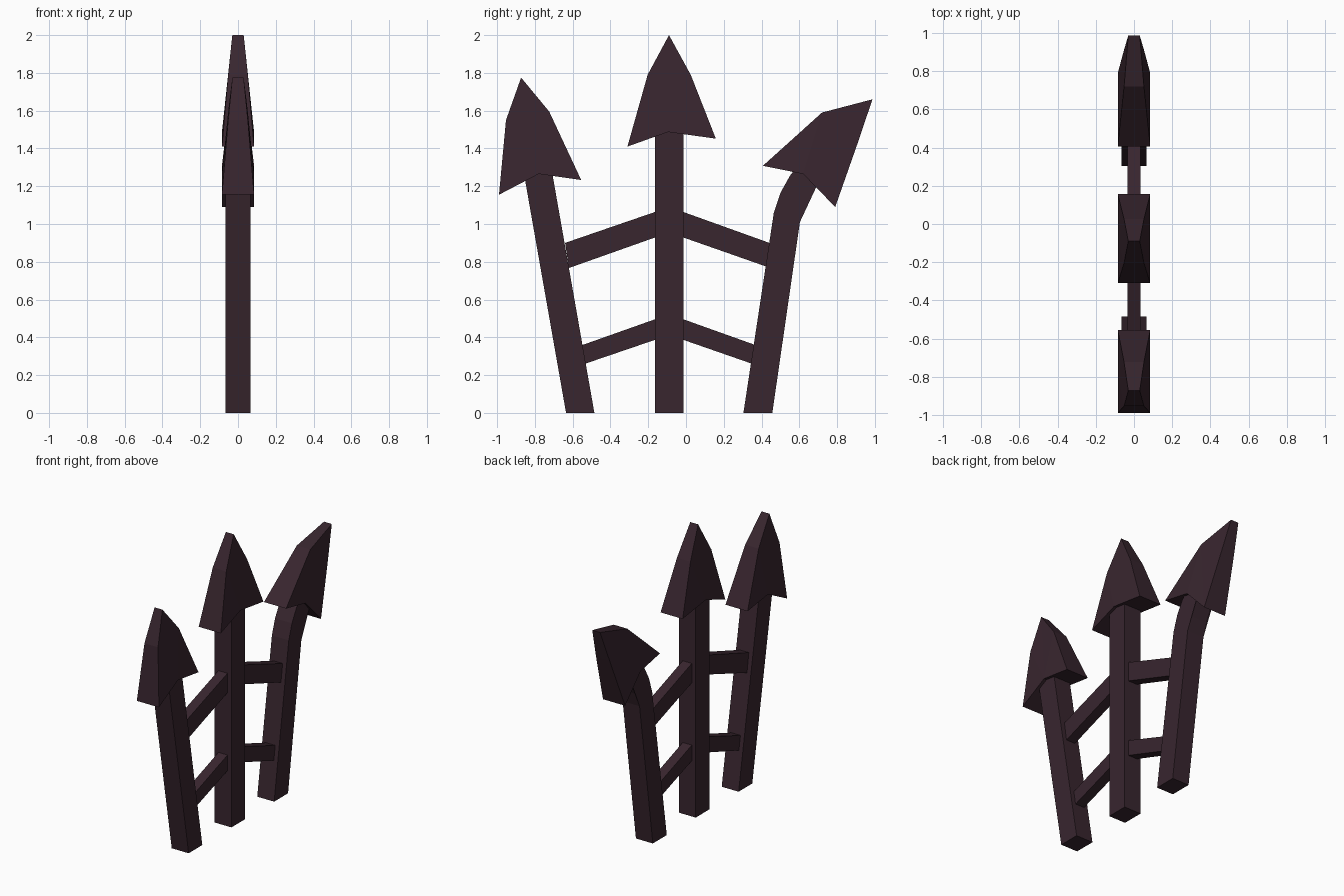
import bpy, bmesh

if "Cube" in bpy.data.objects:
    bpy.data.objects.remove(bpy.data.objects["Cube"])

iron = bpy.data.materials.new("dark plum iron")
iron.diffuse_color = (0.040, 0.019, 0.028, 1)
iron.use_nodes = True
iron.node_tree.nodes["Principled BSDF"].inputs["Base Color"].default_value = iron.diffuse_color


def prism(name, outline, half):
    """Solid from a (y, z) outline; half is the x half thickness, one value or one per point."""
    halves = half if isinstance(half, list) else [half] * len(outline)
    bm = bmesh.new()
    sides = [[bm.verts.new((s * h, y, z)) for (y, z), h in zip(outline, halves)]
             for s in (1, -1)]
    caps = [bm.faces.new(sides[0]), bm.faces.new(sides[1][::-1])]
    n = len(outline)
    for i in range(n):
        j = (i + 1) % n
        bm.faces.new((sides[0][i], sides[1][i], sides[1][j], sides[0][j]))
    bmesh.ops.triangulate(bm, faces=caps)
    bmesh.ops.recalc_face_normals(bm, faces=bm.faces)
    mesh = bpy.data.meshes.new(name)
    bm.to_mesh(mesh)
    bm.free()
    mesh.materials.append(iron)
    ob = bpy.data.objects.new(name, mesh)
    bpy.context.collection.objects.link(ob)


# Upright posts, the right one bending outward at the top
POST = 0.065
prism("left_post", [(-0.635, 0), (-0.485, 0), (-0.71, 1.28), (-0.855, 1.25)], POST)
prism("middle_post", [(-0.165, 0), (-0.014, 0), (-0.014, 1.50), (-0.165, 1.50)], POST)
prism("right_post", [(0.304, 0), (0.457, 0), (0.603, 1.01), (0.634, 1.105), (0.685, 1.21),
                     (0.715, 1.25), (0.60, 1.32), (0.55, 1.255), (0.50, 1.165),
                     (0.465, 1.06)], POST)

# Spear heads: left barb, notch, right barb, right shoulder, tip, left shoulder
TAPER = [0.085, 0.085, 0.085, 0.052, 0.03, 0.052]
heads = {
    "left": [(-0.99, 1.155), (-0.78, 1.265), (-0.555, 1.233),
             (-0.724, 1.595), (-0.873, 1.775), (-0.953, 1.55)],
    "middle": [(-0.31, 1.41), (-0.095, 1.487), (0.158, 1.452),
               (0.025, 1.79), (-0.09, 2.0), (-0.203, 1.79)],
    "right": [(0.407, 1.308), (0.62, 1.265), (0.79, 1.09),
              (0.913, 1.44), (0.987, 1.66), (0.72, 1.59)],
}
for side, outline in heads.items():
    prism(side + "_spear_head", outline, TAPER)

# Sloping crossbars between the posts
BAR = 0.035
prism("upper_left_bar", [(-0.64, 0.90), (-0.62, 0.767), (-0.16, 0.93), (-0.16, 1.065)], BAR)
prism("upper_right_bar", [(-0.018, 1.065), (-0.018, 0.93), (0.43, 0.773), (0.45, 0.897)], BAR)
prism("lower_left_bar", [(-0.555, 0.357), (-0.535, 0.26), (-0.16, 0.388), (-0.16, 0.497)], BAR)
prism("lower_right_bar", [(-0.018, 0.497), (-0.018, 0.388), (0.35, 0.26), (0.365, 0.36)], BAR)
